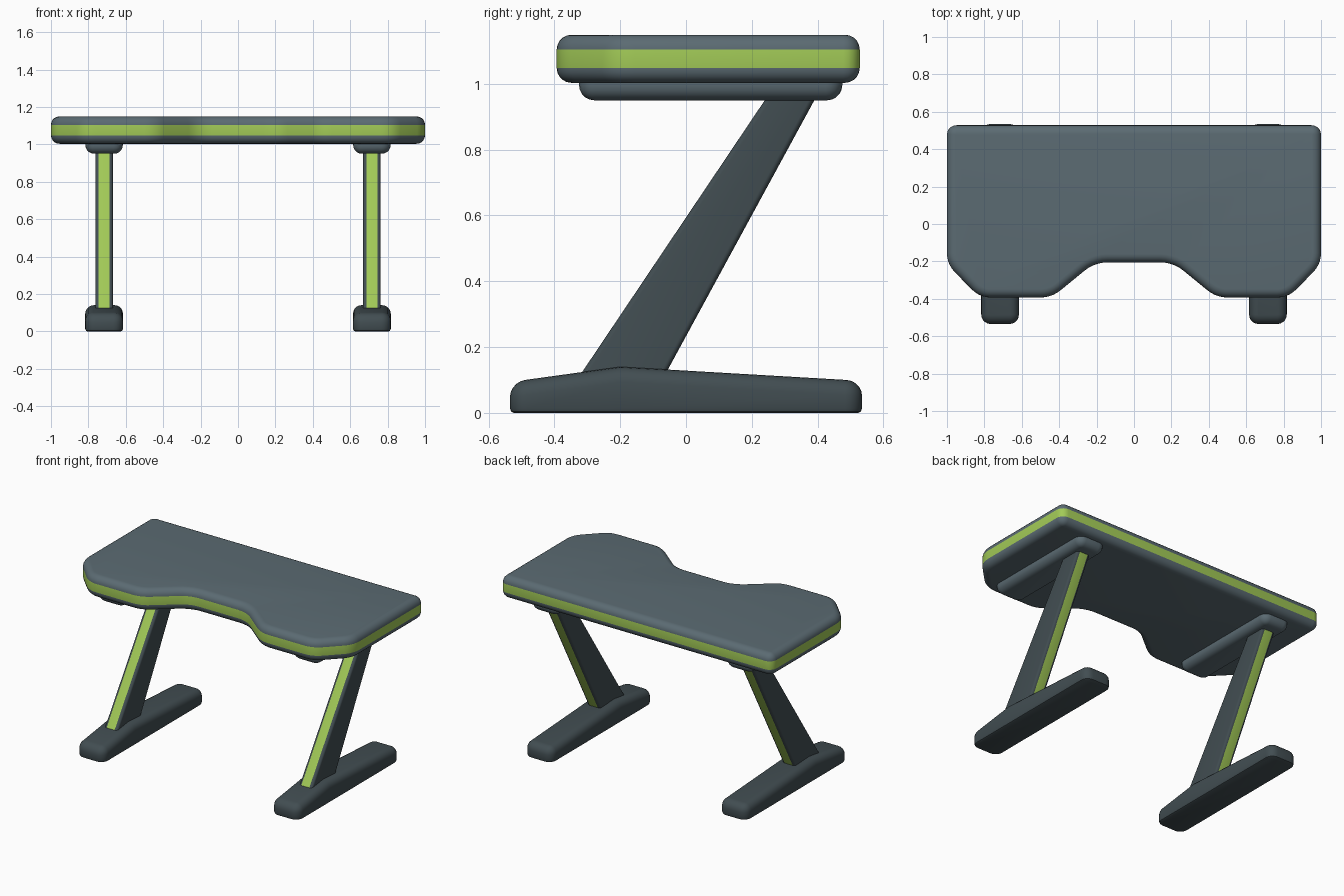
import bpy, bmesh, math
from mathutils import Vector, Matrix

if "Cube" in bpy.data.objects:
    bpy.data.objects.remove(bpy.data.objects["Cube"])


def material(name, rgb):
    m = bpy.data.materials.new(name)
    m.diffuse_color = (*rgb, 1)
    m.use_nodes = True
    m.node_tree.nodes["Principled BSDF"].inputs["Base Color"].default_value = m.diffuse_color
    return m


SLATE = material("slate grey", (0.105, 0.147, 0.170))
DARK = material("dark grey", (0.054, 0.075, 0.084))
GREEN = material("lime green", (0.36, 0.59, 0.095))


def rounded(corners, seg=5):
    """Counter-clockwise outline of (x, y, tangent length) -> [(point, outward normal)]."""
    out = []
    for i, (x, y, t) in enumerate(corners):
        v = Vector((x, y))
        d1 = (v - Vector(corners[i - 1][:2])).normalized()
        d2 = (Vector(corners[(i + 1) % len(corners)][:2]) - v).normalized()
        n1 = Vector((d1.y, -d1.x))
        turn = math.atan2(d1.x * d2.y - d1.y * d2.x, d1.dot(d2))
        if abs(turn) < 1e-3:
            out.append((v, n1))
            continue
        r = math.copysign(t / math.tan(abs(turn) / 2), turn)
        centre = v - d1 * t - n1 * r
        for k in range(seg + 1):
            n = Matrix.Rotation(turn * k / seg, 2) @ n1
            out.append((centre + n * r, n))
    return out


def ring(outline, inset, z):
    """Inset outline at height z (a number or a function of y)."""
    pts = [p - n * inset for p, n in outline]
    return [Vector((p.x, p.y, z(p.y) if callable(z) else z)) for p in pts]


def loft(name, rings, mats, accent=None, ridge=None):
    """Skin stacked rings; accent(face) picks the second material, ridge(v) splits the cap."""
    bm = bmesh.new()
    rows = [[bm.verts.new(p) for p in r] for r in rings]
    n = len(rows[0])
    for a, b in zip(rows, rows[1:]):
        for i in range(n):
            j = (i + 1) % n
            bm.faces.new((a[i], a[j], b[j], b[i]))
    bm.faces.new(rows[0][::-1])
    cap = bm.faces.new(rows[-1])
    if ridge:
        a, b = [v for v in rows[-1] if ridge(v)]
        bmesh.utils.face_split(cap, a, b)
    bm.normal_update()
    bmesh.ops.recalc_face_normals(bm, faces=bm.faces[:])
    if accent:
        for f in bm.faces:
            f.material_index = int(accent(f))
    me = bpy.data.meshes.new(name)
    bm.to_mesh(me)
    bm.free()
    for m in mats:
        me.materials.append(m)
    ob = bpy.data.objects.new(name, me)
    bpy.context.collection.objects.link(ob)
    bpy.ops.object.select_all(action='DESELECT')
    ob.select_set(True)
    bpy.context.view_layer.objects.active = ob
    bpy.ops.object.shade_smooth_by_angle(angle=math.radians(40))
    return ob


def quarter(r, seg=5):
    """(inset, drop) pairs of a rounded edge, from the wall to the flat."""
    return [(r * (1 - math.cos(a)), r * (1 - math.sin(a)))
            for a in (math.pi / 2 * k / seg for k in range(seg + 1))]


# Tabletop: right half outline mirrored, rounded edges, green edge band
half = [(0.21, -0.205, 0.07), (0.44, -0.393, 0.06), (0.825, -0.393, 0.06),
        (1.0, -0.215, 0.06), (1.0, 0.528, 0.05)]
top_outline = rounded(half + [(-x, y, t) for x, y, t in half[::-1]])
edge = quarter(0.045)
rings = [ring(top_outline, i, 1.003 + d) for i, d in edge[::-1]]
rings += [ring(top_outline, i, 1.149 - d) for i, d in edge]
loft("tabletop", rings, [SLATE, GREEN],
     lambda f: abs(f.normal.z) < 0.01 and 1.06 < f.calc_center_median().z < 1.09)

CX = 0.716


def box(x, hw, y0, y1, t, ridge_y=None):
    c = [(x - hw, y0, t), (x + hw, y0, t), (x + hw, y1, t), (x - hw, y1, t)]
    if ridge_y is not None:
        c.insert(2, (x + hw, ridge_y, 0))
        c.append((x - hw, ridge_y, 0))
    return rounded(c)


def foot_height(y):
    return 0.14 - (0.138 * (-0.2 - y) if y < -0.2 else 0.058 * (y + 0.2))


for side, label in ((-1, "left"), (1, "right")):
    x = side * CX

    # Foot with a gently ridged top
    o = box(x, 0.101, -0.535, 0.535, 0.052, -0.2)
    rings = [ring(o, 0.012, 0), ring(o, 0.004, 0.004), ring(o, 0, 0.014)]
    rings += [ring(o, i, lambda y, d=d: foot_height(y) - d) for i, d in quarter(0.046)]
    loft(label + "_foot", rings, [DARK], ridge=lambda v: abs(v.co.y + 0.2) < 1e-4)

    # Slanted tapering leg with green front and back strips
    lo, hi = (box(x, 0.047, -0.315 + (z - 0.125) * 0.672, -0.056 + (z - 0.13) * 0.544, 0.0175)
              for z in (0.08, 0.98))
    loft(label + "_leg", [ring(lo, 0, 0.08), ring(hi, 0, 0.98)], [DARK, GREEN],
         lambda f: abs(f.normal.x) < 0.01 and abs(f.normal.y) > 0.5)

    # Bracket under the top
    o = box(x, 0.1, -0.325, 0.475, 0.05)
    rings = [ring(o, i, 0.95 + d) for i, d in quarter(0.046)[::-1]] + [ring(o, 0, 1.01)]
    loft(label + "_bracket", rings, [SLATE])
